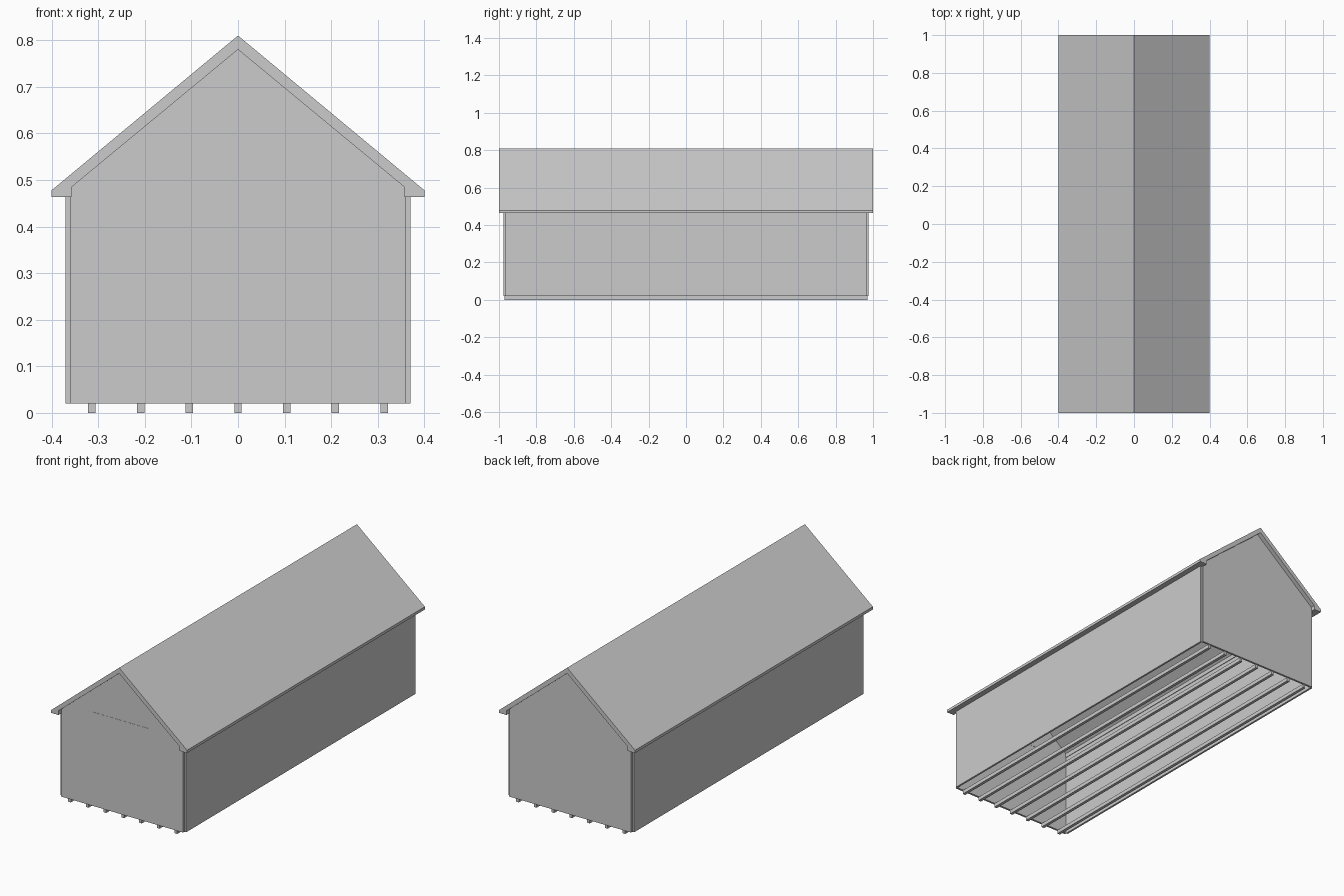
import bpy
import bmesh

cube = bpy.data.objects.get("Cube")
if cube:
    bpy.data.objects.remove(cube, do_unlink=True)

# One flat grey for the whole building
GREY = (0.6, 0.6, 0.6, 1)
grey = bpy.data.materials.new("plain grey")
grey.use_nodes = True
grey.diffuse_color = GREY
grey.node_tree.nodes["Principled BSDF"].inputs["Base Color"].default_value = GREY


def extrude_profile(name, points, y0, y1):
    """Extrude an x-z outline along y into a closed solid."""
    bm = bmesh.new()
    face = bm.faces.new([bm.verts.new((x, y0, z)) for x, z in points])
    new = bmesh.ops.extrude_face_region(bm, geom=[face])["geom"]
    moved = [v for v in new if isinstance(v, bmesh.types.BMVert)]
    bmesh.ops.translate(bm, verts=moved, vec=(0, y1 - y0, 0))
    bmesh.ops.recalc_face_normals(bm, faces=bm.faces)
    mesh = bpy.data.meshes.new(name)
    bm.to_mesh(mesh)
    bm.free()
    mesh.materials.append(grey)
    obj = bpy.data.objects.new(name, mesh)
    bpy.context.collection.objects.link(obj)
    return obj


def box(name, x0, x1, y0, y1, z0, z1):
    return extrude_profile(name, [(x0, z0), (x1, z0), (x1, z1), (x0, z1)], y0, y1)


def mirrored(half):
    """Complete a half outline that runs from the centre out and back."""
    return half + [(-x, z) for x, z in reversed(half) if x > 0]


FLOOR, EAVE, INNER, OUTER = 0.02, 0.463, 0.36, 0.37
WALL_END, GABLE_END = 0.965, 0.976

# Roof: two slopes with boxed eaves
outer = [(0.4, EAVE), (0.4, 0.478), (0, 0.81)]
inner = [(0, 0.78), (0.357, 0.485), (0.357, EAVE)]
roof_outline = (inner + outer[:2] + [outer[2]]
                + [(-x, z) for x, z in reversed(outer[:2])]
                + [(-x, z) for x, z in reversed(inner[1:])])
extrude_profile("roof", roof_outline, -1, 1)

# Gable walls fitted beneath the roof
gable = [(INNER, FLOOR), (INNER, EAVE), (0.357, EAVE), (0.357, 0.485), (0, 0.78)]
gable_outline = mirrored(gable)
extrude_profile("front_gable", gable_outline, -GABLE_END, -WALL_END)
extrude_profile("back_gable", gable_outline, WALL_END, GABLE_END)

# Side walls
box("left_wall", INNER, OUTER, -WALL_END, WALL_END, FLOOR, EAVE)
box("right_wall", -OUTER, -INNER, -WALL_END, WALL_END, FLOOR, EAVE)

# Wide window panel in the front gable
box("front_window", -0.172, 0.172, -GABLE_END - 0.001, -WALL_END + 0.001, 0.45, 0.52)

# Floor joists, open between them
for i in range(-3, 4):
    x = i * 0.1045
    box(f"floor_joist_{i + 4}", x - 0.008, x + 0.008, -0.97, 0.97, 0, FLOOR)
